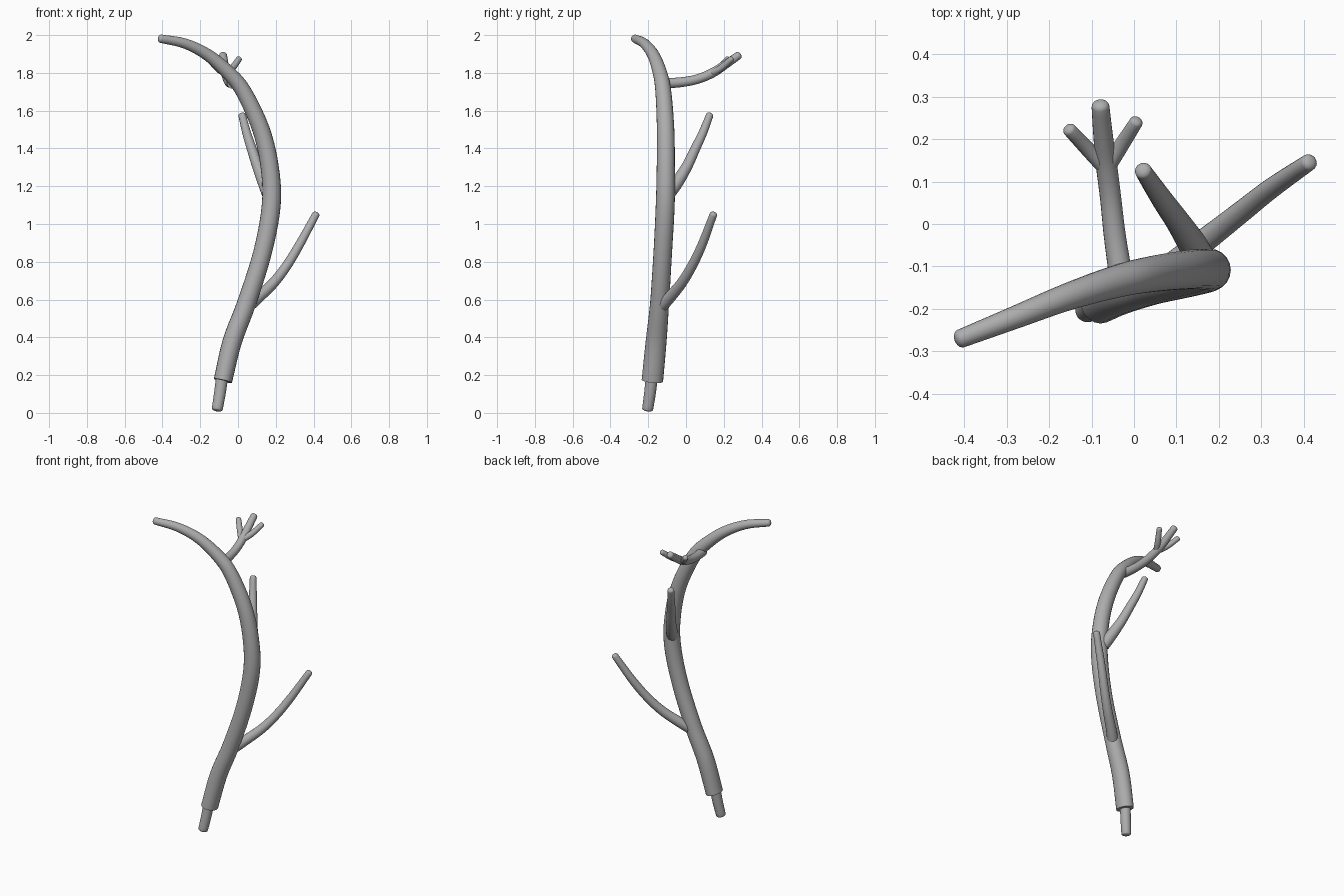
import bpy, bmesh, math
from mathutils import Vector

if "Cube" in bpy.data.objects:
    bpy.data.objects.remove(bpy.data.objects["Cube"])

bone = bpy.data.materials.new("bone_grey")
bone.diffuse_color = (0.42, 0.42, 0.42, 1)
bone.use_nodes = True
bone.node_tree.nodes["Principled BSDF"].inputs["Base Color"].default_value = bone.diffuse_color


def smooth_path(pts, steps):
    """Catmull-Rom through (x, y, z, radius) points."""
    p = [Vector(q) for q in pts]
    p = [2 * p[0] - p[1]] + p + [2 * p[-1] - p[-2]]
    out = []
    for i in range(1, len(p) - 2):
        a, b, c, d = p[i - 1:i + 3]
        for k in range(steps):
            t = k / steps
            out.append(0.5 * (2 * b + (c - a) * t + (2 * a - 5 * b + 4 * c - d) * t * t
                              + (3 * b - a - 3 * c + d) * t ** 3))
    return out + [p[-2]]


def tube(name, pts, steps=5, sides=20, round_tip=0.7, y_stretch=1.0):
    """Tapered tube with a flat start and a domed tip (round_tip = dome height / radius)."""
    path = smooth_path(pts, steps)
    centres = [q.xyz for q in path]
    radii = [q.w for q in path]
    # domed tip: rings that shrink towards the end
    end, r = centres[-1].copy(), radii[-1]
    axis = (centres[-1] - centres[-2]).normalized()
    for k in range(1, 5):
        a = k / 5 * math.pi / 2
        centres.append(end + axis * r * round_tip * math.sin(a))
        radii.append(r * math.cos(a))
    bm = bmesh.new()
    rings = []
    tangent = (centres[1] - centres[0]).normalized()
    side = tangent.cross(Vector((0, 1, 0))).normalized()
    for i, c in enumerate(centres):
        t = (centres[min(i + 1, len(centres) - 1)] - centres[max(i - 1, 0)]).normalized()
        side = (side - t * side.dot(t)).normalized()
        up = t.cross(side)
        s = 1 + (y_stretch - 1) * max(0, 1 - i / (2 * steps))
        rings.append([bm.verts.new(c + radii[i] * (side * math.cos(2 * math.pi * j / sides)
                                                   + up * s * math.sin(2 * math.pi * j / sides)))
                      for j in range(sides)])
    for a, b in zip(rings, rings[1:]):
        for j in range(sides):
            n = (j + 1) % sides
            bm.faces.new((a[j], a[n], b[n], b[j]))
    bm.faces.new(rings[0][::-1])
    bm.faces.new(rings[-1])
    bmesh.ops.recalc_face_normals(bm, faces=bm.faces)
    me = bpy.data.meshes.new(name)
    bm.to_mesh(me)
    bm.free()
    me.materials.append(bone)
    ob = bpy.data.objects.new(name, me)
    bpy.context.collection.objects.link(ob)
    bpy.context.view_layer.objects.active = ob
    ob.select_set(True)
    bpy.ops.object.shade_smooth_by_angle(angle=math.radians(40))
    ob.select_set(False)


# Main curved beam, sweeping up and over to the left
tube("main_beam", [
    (-0.08, -0.178, 0.17, 0.049), (-0.03, -0.158, 0.38, 0.051), (0.045, -0.14, 0.58, 0.050),
    (0.13, -0.123, 0.85, 0.049), (0.176, -0.11, 1.10, 0.050), (0.168, -0.107, 1.30, 0.048),
    (0.122, -0.108, 1.50, 0.046), (0.03, -0.12, 1.70, 0.042), (-0.05, -0.138, 1.80, 0.038),
    (-0.16, -0.173, 1.895, 0.032), (-0.28, -0.22, 1.955, 0.027), (-0.408, -0.27, 1.981, 0.022),
], y_stretch=1.16)

# Narrow peg under the beam
tube("base_peg", [(-0.08, -0.178, 0.22, 0.032), (-0.095, -0.19, 0.11, 0.031),
                  (-0.11, -0.203, 0.02, 0.029)], round_tip=0.4)

# Lower tine, out to the right and back
tube("lower_tine", [
    (0.055, -0.13, 0.565, 0.033), (0.105, -0.087, 0.61, 0.031), (0.185, -0.025, 0.685, 0.028),
    (0.255, 0.03, 0.775, 0.026), (0.325, 0.085, 0.89, 0.024), (0.412, 0.145, 1.05, 0.020)])

# Middle tine, up and back
tube("middle_tine", [
    (0.16, -0.09, 1.165, 0.036), (0.138, -0.048, 1.22, 0.034), (0.104, 0.005, 1.305, 0.029),
    (0.072, 0.05, 1.40, 0.026), (0.045, 0.09, 1.485, 0.023), (0.022, 0.125, 1.575, 0.020)])

# Upper tine reaching back, with a small prong on each side
tube("upper_tine", [
    (-0.03, -0.13, 1.745, 0.028), (-0.045, -0.03, 1.75, 0.026), (-0.055, 0.06, 1.767, 0.025),
    (-0.065, 0.14, 1.80, 0.025), (-0.073, 0.21, 1.845, 0.023), (-0.079, 0.277, 1.892, 0.021)])
for name, tip_x, tip_y in (("left_prong", -0.152, 0.222), ("right_prong", 0.005, 0.24)):
    mid_x = -0.065 + (tip_x + 0.065) * 0.5
    tube(name, [(-0.065, 0.13, 1.795, 0.019), (mid_x, 0.5 * (0.13 + tip_y), 1.825, 0.018),
                (tip_x, tip_y, 1.873, 0.016)])
